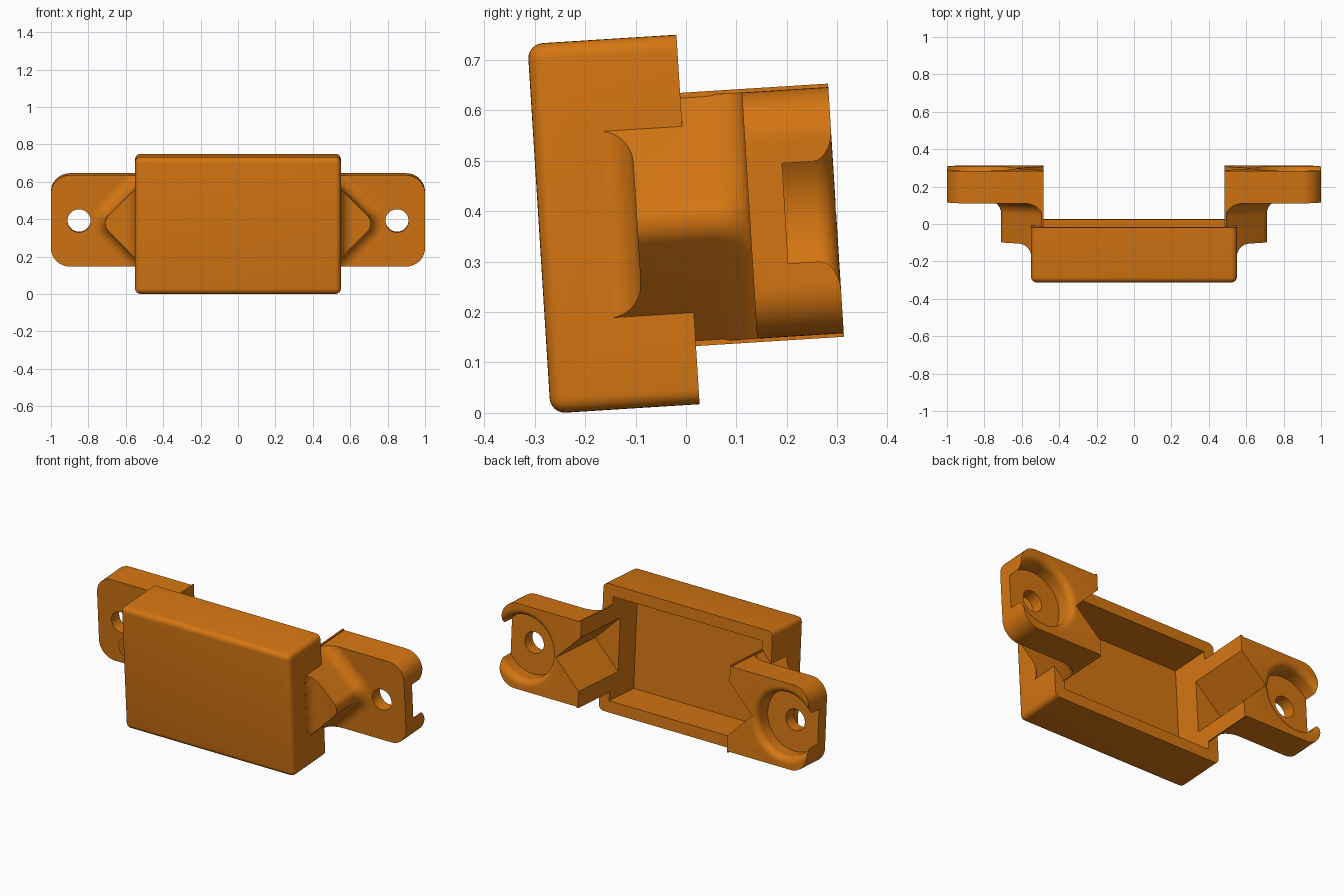
import bpy, bmesh, math
from mathutils import Matrix

if "Cube" in bpy.data.objects:
    bpy.data.objects.remove(bpy.data.objects["Cube"])

TILT = math.radians(3.59)

orange = bpy.data.materials.new("orange plastic")
orange.diffuse_color = (0.66, 0.18, 0.006, 1)
orange.use_nodes = True
orange.node_tree.nodes["Principled BSDF"].inputs["Base Color"].default_value = orange.diffuse_color


def finish(name, bm):
    bmesh.ops.recalc_face_normals(bm, faces=bm.faces)
    me = bpy.data.meshes.new(name)
    bm.to_mesh(me)
    bm.free()
    me.materials.append(orange)
    ob = bpy.data.objects.new(name, me)
    bpy.context.collection.objects.link(ob)
    return ob


def loft(name, rings):
    """Closed solid through rings of equal point count."""
    bm = bmesh.new()
    rows = [[bm.verts.new(p) for p in r] for r in rings]
    n = len(rows[0])
    for a, b in zip(rows, rows[1:]):
        for i in range(n):
            j = (i + 1) % n
            bm.faces.new((a[i], a[j], b[j], b[i]))
    bm.faces.new(rows[0])
    bm.faces.new(rows[-1])
    return finish(name, bm)


def prism_y(name, pts, y0, y1):
    return loft(name, [[(x, y, z) for x, z in pts] for y in (y0, y1)])


def block(name, x0, x1, y0, y1, z0, z1):
    return prism_y(name, [(x0, z0), (x1, z0), (x1, z1), (x0, z1)], y0, y1)


def arc(cx, cy, r, a0, a1, n):
    return [(cx + r * math.cos(math.radians(a0 + (a1 - a0) * i / n)),
             cy + r * math.sin(math.radians(a0 + (a1 - a0) * i / n))) for i in range(n + 1)]


def lathe(name, cx, prof, n=64):
    """Turned solid about the depth axis; prof is (radius, y)."""
    return loft(name, [[(cx + r * math.cos(2 * math.pi * i / n), y,
                         r * math.sin(2 * math.pi * i / n)) for i in range(n)] for r, y in prof])


def boolean(ob, tool, op):
    m = ob.modifiers.new(op, 'BOOLEAN')
    m.operation, m.solver, m.object = op, 'EXACT', tool
    bpy.context.view_layer.objects.active = ob
    bpy.ops.object.modifier_apply(modifier=m.name)
    bpy.data.objects.remove(tool)


def mirrored(ob):
    me = ob.data.copy()
    me.transform(Matrix.Scale(-1, 4, (1, 0, 0)))
    me.flip_normals()
    cp = bpy.data.objects.new(ob.name + "_left", me)
    bpy.context.collection.objects.link(cp)
    return cp


# Main box, rounded everywhere but the open back rim
box = block("enclosure", -0.55, 0.55, -0.296, 0, -0.367, 0.367)
bm = bmesh.new()
bm.from_mesh(box.data)
edges = [e for e in bm.edges if min(v.co.y for v in e.verts) < -0.1]
bmesh.ops.bevel(bm, geom=edges, offset=0.03, segments=6, profile=0.5, affect='EDGES')
bm.to_mesh(box.data)
bm.free()

# Wedge-shaped arm, flaring with a fillet into the ear plate
H, PLATE, FIL = 0.2445, 0.122, 0.07


def arm_ring(y, o):
    k = 0.735 + o * math.sqrt(2) - H
    tip = arc(0.65, 0, 0.06 + o, -45, 45, 12)
    return [(x, y, z) for x, z in [(0.47, -H), (k, -H)] + tip + [(k, H), (0.47, H)]]


rings = [arm_ring(-0.16, 0)]
for i in range(11):
    t = math.pi / 2 * i / 10
    rings.append(arm_ring(PLATE - FIL + FIL * math.sin(t) * 0.999, FIL * (1 - math.cos(t))))
rings.append(arm_ring(PLATE + 0.03, FIL))
arm = loft("arm", rings)

# Front of the arm: flat with a fillet to the box side
cut = [(0.615 - 0.065 * math.cos(math.pi / 2 * i / 10),
        -0.1665 + 0.065 * math.sin(math.pi / 2 * i / 10)) for i in range(11)]
cut += [(1.2, -0.1015), (1.2, -0.4), (0.55, -0.4)]
boolean(arm, loft("arm_cutter", [[(x, y, z) for x, y in cut] for z in (-0.5, 0.5)]), 'DIFFERENCE')

# Ear plate with rounded outer corners
ear = prism_y("ear", [(0.47, -H)] + arc(0.9, -H + 0.1, 0.1, -90, 0, 12)
              + arc(0.9, H - 0.1, 0.1, 0, 90, 12) + [(0.47, H)], PLATE, 0.294)
boolean(ear, arm, 'UNION')
# Thin lip along the inner end
boolean(ear, block("lip", 0.465, 0.494, -0.02, 0.294, -0.2515, 0.2515), 'UNION')

# Screw recess with rounded mouth, and screw hole
mouth = [(0.219 - 0.039 * math.cos(math.pi / 2 * i / 8),
          0.255 + 0.039 * math.sin(math.pi / 2 * i / 8)) for i in range(9)]
boolean(ear, lathe("recess", 0.85, [(0.18, 0.193)] + mouth + [(0.219, 0.4)]), 'DIFFERENCE')
boolean(ear, lathe("screw_hole", 0.85, [(0.062, 0), (0.062, 0.4)], 40), 'DIFFERENCE')

# Join both ears to the box
left = mirrored(ear)
boolean(box, ear, 'UNION')
boolean(box, left, 'UNION')

# Main cavity and the V pockets running into the arms
boolean(box, block("cavity", -0.485, 0.485, -0.23, 0.5, -0.30, 0.30), 'DIFFERENCE')
for s in (1, -1):
    vee = [(s * 0.40, -0.24), (s * 0.64, 0), (s * 0.40, 0.24)]
    boolean(box, prism_y("vee_pocket", vee, -0.075, 0.5), 'DIFFERENCE')

# Tilt into place and shade
box.data.transform(Matrix.Translation((0, 0.004, 0.3835)) @ Matrix.Rotation(TILT, 4, 'X'))
bpy.ops.object.select_all(action='DESELECT')
box.select_set(True)
bpy.context.view_layer.objects.active = box
bpy.ops.object.shade_smooth_by_angle(angle=math.radians(30))
